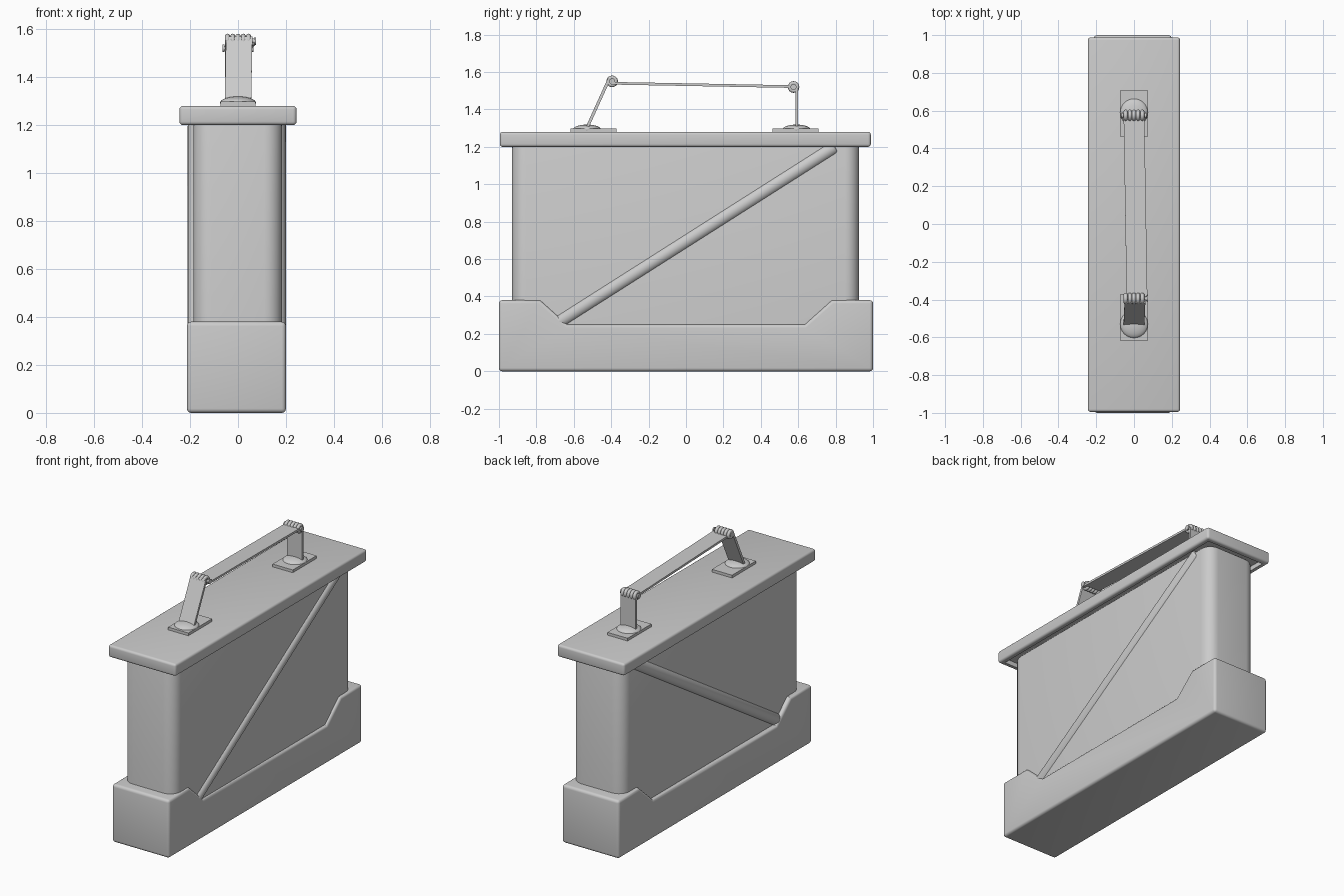
import bpy, bmesh, math
from mathutils import Vector, Matrix

if "Cube" in bpy.data.objects:
    bpy.data.objects.remove(bpy.data.objects["Cube"])


def finish(name, bm, angle=32):
    bmesh.ops.recalc_face_normals(bm, faces=bm.faces)
    me = bpy.data.meshes.new(name)
    bm.to_mesh(me)
    bm.free()
    ob = bpy.data.objects.new(name, me)
    bpy.context.collection.objects.link(ob)
    bpy.ops.object.select_all(action='DESELECT')
    ob.select_set(True)
    bpy.context.view_layer.objects.active = ob
    bpy.ops.object.shade_smooth_by_angle(angle=math.radians(angle))
    return ob


def bevel(bm, edges, r, seg=4):
    bmesh.ops.bevel(bm, geom=list(edges), offset=r, segments=seg,
                    profile=0.5, affect='EDGES', clamp_overlap=True)


def box(lo, hi):
    lo, hi = Vector(lo), Vector(hi)
    bm = bmesh.new()
    m = Matrix.Translation((lo + hi) / 2) @ Matrix.Diagonal((*(hi - lo), 1))
    bmesh.ops.create_cube(bm, size=1, matrix=m)
    return bm


def cylinder(name, a, b, r, sides=20, round_end=0):
    a, b = Vector(a), Vector(b)
    d = b - a
    m = Matrix.Translation((a + b) / 2) @ d.to_track_quat('Z', 'Y').to_matrix().to_4x4()
    bm = bmesh.new()
    bmesh.ops.create_cone(bm, cap_ends=True, segments=sides, radius1=r, radius2=r,
                          depth=d.length, matrix=m)
    if round_end:
        caps = {e for f in bm.faces if len(f.verts) > 4 for e in f.edges}
        bevel(bm, caps, round_end, 3)
    return finish(name, bm)


def strap(name, a, b, width, thick):
    a, b = Vector(a), Vector(b)
    d = b - a
    n = d.cross(Vector((1, 0, 0))).normalized() * thick / 2
    w = Vector((width / 2, 0, 0))
    bm = bmesh.new()
    ends = [[bm.verts.new(p + s * w + t * n) for s, t in ((-1, -1), (1, -1), (1, 1), (-1, 1))]
            for p in (a, b)]
    bm.faces.new(ends[0])
    bm.faces.new(ends[1])
    for i in range(4):
        j = (i + 1) % 4
        bm.faces.new((ends[0][i], ends[0][j], ends[1][j], ends[1][i]))
    return finish(name, bm)


# base with raised ends: side profile extruded across the width
half = [(1, 0), (1, 0.38), (0.78, 0.38), (0.635, 0.25)]
profile = half + [(-y, z) for y, z in reversed(half)]
bm = bmesh.new()
face = bm.faces.new([bm.verts.new((-0.213, y, z)) for y, z in profile])
ext = bmesh.ops.extrude_face_region(bm, geom=[face])
bmesh.ops.translate(bm, vec=(0.413, 0, 0),
                    verts=[v for v in ext['geom'] if isinstance(v, bmesh.types.BMVert)])
bmesh.ops.recalc_face_normals(bm, faces=bm.faces)
bevel(bm, [e for e in bm.edges if e.calc_face_angle(0) > 1], 0.018)
finish("base", bm)

# body with rounded upright corners
bm = box((-0.186, -0.93, 0.1), (0.184, 0.925, 1.215))
bevel(bm, [e for e in bm.edges if abs((e.verts[0].co - e.verts[1].co).z) > 0.5], 0.075, 6)
bevel(bm, [e for e in bm.edges if all(v.co.z > 1.2 for v in e.verts)], 0.02, 3)
finish("body", bm)

# lid, recessed underneath
bm = box((-0.244, -0.995, 1.2), (0.244, 0.988, 1.28))
under = min(bm.faces, key=lambda f: f.calc_center_median().z)
outer = list(bm.edges)
bmesh.ops.inset_region(bm, faces=[under], thickness=0.045)
for v in under.verts:
    v.co.z = 1.2
bmesh.ops.translate(bm, verts=bmesh.ops.extrude_discrete_faces(bm, faces=[under])['faces'][0].verts,
                    vec=(0, 0, 0.03))
rim = [e for e in bm.edges if all(abs(v.co.x) > 0.23 for v in e.verts)]
bevel(bm, rim, 0.015)
finish("lid", bm)

# diagonal braces on both sides
for side, x in (("right", 0.16), ("left", -0.17)):
    cylinder(side + "_brace", (x, -0.685, 0.26), (x, 0.795, 1.2), 0.04, 24, 0.012)

# handle mounts: plate and shallow domed disc
for end, yp, yd in (("front", -0.495, -0.53), ("rear", 0.585, 0.59)):
    finish(end + "_plate", box((-0.073, yp - 0.123, 1.275), (0.073, yp + 0.123, 1.298)))
    bm = bmesh.new()
    m = Matrix.Translation((0, yd, 1.293)) @ Matrix.Diagonal((0.075, 0.075, 0.026, 1))
    bmesh.ops.create_uvsphere(bm, u_segments=32, v_segments=12, radius=1, matrix=m)
    finish(end + "_mount_dome", bm, 60)

# handle straps
front, rear = Vector((0.01, -0.395, 1.55)), Vector((0, 0.575, 1.52))
strap("front_strap", (0, -0.53, 1.3), (0.005, -0.41, 1.565), 0.11, 0.016)
strap("rear_strap", (0, 0.592, 1.3), (0, 0.592, 1.525), 0.11, 0.014)
strap("grip_strap", (0.016, -0.40, 1.54), (0, 0.575, 1.522), 0.11, 0.014)


# hinge coils and pins
def ring(name, c, major, minor):
    n, k = 24, 10
    bm = bmesh.new()
    vs = []
    for i in range(n):
        a = math.tau * i / n
        for j in range(k):
            b = math.tau * j / k
            r = major + minor * math.cos(b)
            vs.append(bm.verts.new(c + Vector((minor * math.sin(b), r * math.cos(a), r * math.sin(a)))))
    for i in range(n):
        for j in range(k):
            i2, j2 = (i + 1) % n, (j + 1) % k
            bm.faces.new((vs[i * k + j], vs[i2 * k + j], vs[i2 * k + j2], vs[i * k + j2]))
    finish(name, bm, 60)


for end, c in (("front", front), ("rear", rear)):
    for i in range(5):
        ring(f"{end}_hinge_coil_{i + 1}", Vector((-0.044 + i * 0.022, c.y, c.z)), 0.02, 0.011)
    reach = Vector((0.065, 0, 0))
    cylinder(end + "_hinge_pin", c - reach, c + reach, 0.01, 16)
    for s in (-1, 1):
        tip = c + s * reach
        cylinder(f"{end}_pin_head_{'left' if s < 0 else 'right'}",
                 tip - Vector((s * 0.008, 0, 0)), tip, 0.016, 16)
